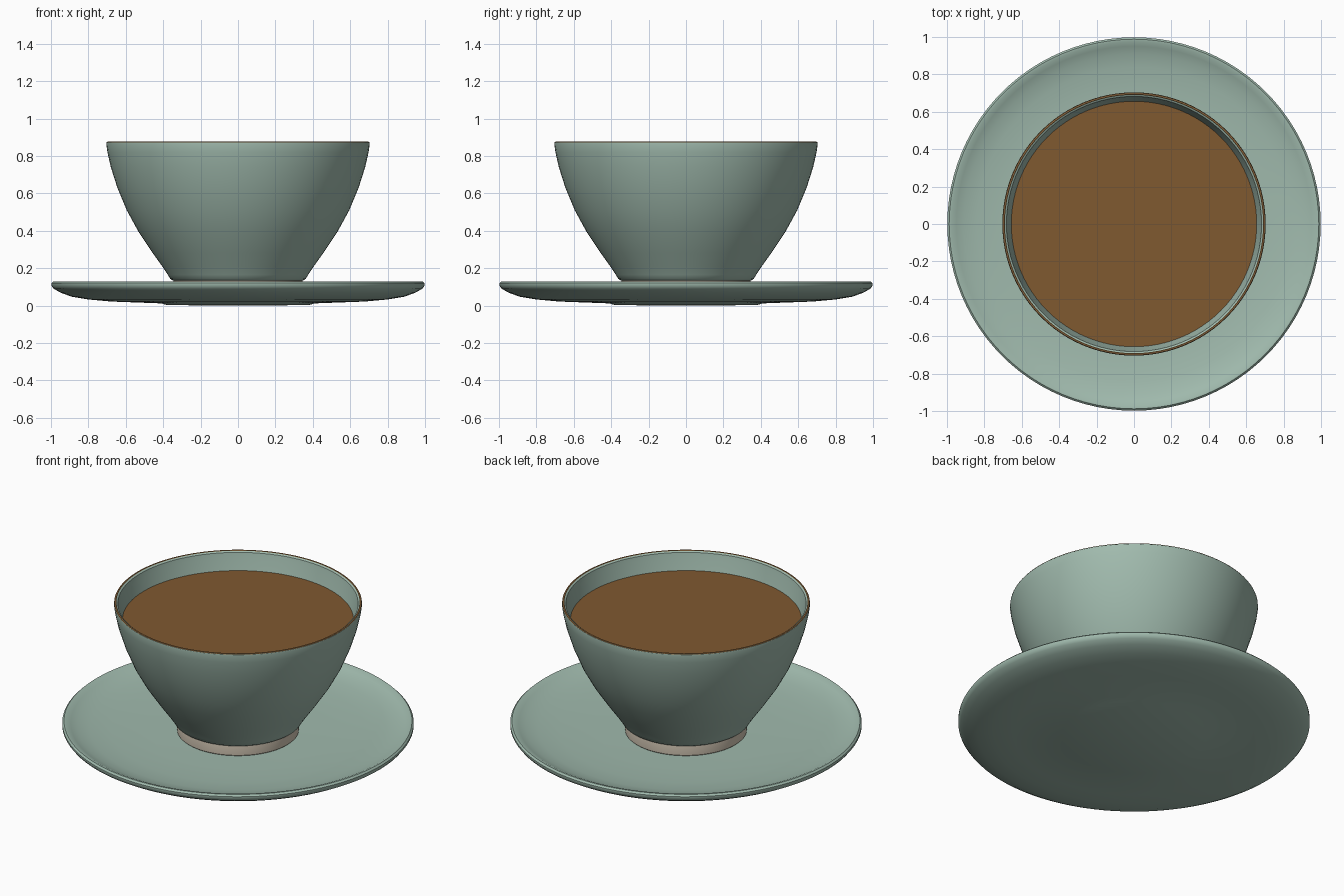
import bpy, bmesh, math

if "Cube" in bpy.data.objects:
    bpy.data.objects.remove(bpy.data.objects["Cube"])

SEGMENTS = 96


def material(name, rgb):
    m = bpy.data.materials.new(name)
    m.diffuse_color = (*rgb, 1.0)
    m.use_nodes = True
    m.node_tree.nodes["Principled BSDF"].inputs["Base Color"].default_value = m.diffuse_color
    return m


sage = material("sage_glaze", (0.352, 0.491, 0.418))
coffee_brown = material("coffee_brown", (0.215, 0.100, 0.030))
cream = material("cream_clay", (0.64, 0.56, 0.45))
lip_brown = material("lip_brown", (0.27, 0.14, 0.05))


def lathe(name, profile, mat, angle=40):
    """Spin an (r, z) profile round the z axis."""
    bm = bmesh.new()
    verts = [bm.verts.new((r, 0, z)) for r, z in profile]
    edges = [bm.edges.new(pair) for pair in zip(verts, verts[1:])]
    bmesh.ops.spin(bm, geom=verts + edges, cent=(0, 0, 0), axis=(0, 0, 1),
                   angle=2 * math.pi, steps=SEGMENTS)
    bmesh.ops.remove_doubles(bm, verts=bm.verts, dist=1e-5)
    bmesh.ops.dissolve_degenerate(bm, edges=bm.edges, dist=1e-6)
    bmesh.ops.recalc_face_normals(bm, faces=bm.faces)
    mesh = bpy.data.meshes.new(name)
    bm.to_mesh(mesh)
    bm.free()
    obj = bpy.data.objects.new(name, mesh)
    bpy.context.collection.objects.link(obj)
    mesh.materials.append(mat)
    bpy.ops.object.select_all(action='DESELECT')
    obj.select_set(True)
    bpy.context.view_layer.objects.active = obj
    bpy.ops.object.shade_smooth_by_angle(angle=math.radians(angle))
    return obj


# Saucer: shallow underside, rounded edge, gently dished top
lathe("saucer", [
    (0, 0.0), (0.38, 0.003), (0.41, 0.012), (0.68, 0.022), (0.80, 0.033),
    (0.89, 0.048), (0.95, 0.070), (0.985, 0.090), (0.998, 0.107),
    (0.998, 0.120), (0.988, 0.130), (0.975, 0.129), (0.95, 0.117),
    (0.91, 0.102), (0.84, 0.088), (0.72, 0.077), (0.50, 0.070), (0, 0.068)],
    sage)

# Unglazed foot ring under the cup
lathe("cup_foot", [
    (0, 0.066), (0.335, 0.066), (0.345, 0.075), (0.347, 0.11),
    (0.345, 0.136), (0, 0.136)], cream)

# Cup: outer wall up to the lip, then down the inner wall
lathe("cup", [
    (0, 0.133), (0.345, 0.133), (0.362, 0.143), (0.375, 0.165),
    (0.405, 0.210), (0.455, 0.280), (0.535, 0.400), (0.595, 0.510),
    (0.645, 0.630), (0.680, 0.740), (0.698, 0.820), (0.704, 0.862),
    (0.703, 0.872), (0.692, 0.874), (0.682, 0.868), (0.676, 0.840),
    (0.656, 0.766), (0.622, 0.640), (0.565, 0.510), (0.500, 0.400),
    (0.420, 0.290), (0.350, 0.210), (0.200, 0.175), (0, 0.170)], sage)

# Thin brown band where the glaze breaks on the lip
lathe("lip_band", [
    (0.703, 0.873), (0.701, 0.876), (0.693, 0.877), (0.691, 0.874)], lip_brown)

# Coffee surface
lathe("coffee", [(0, 0.766), (0.656, 0.766)], coffee_brown)
